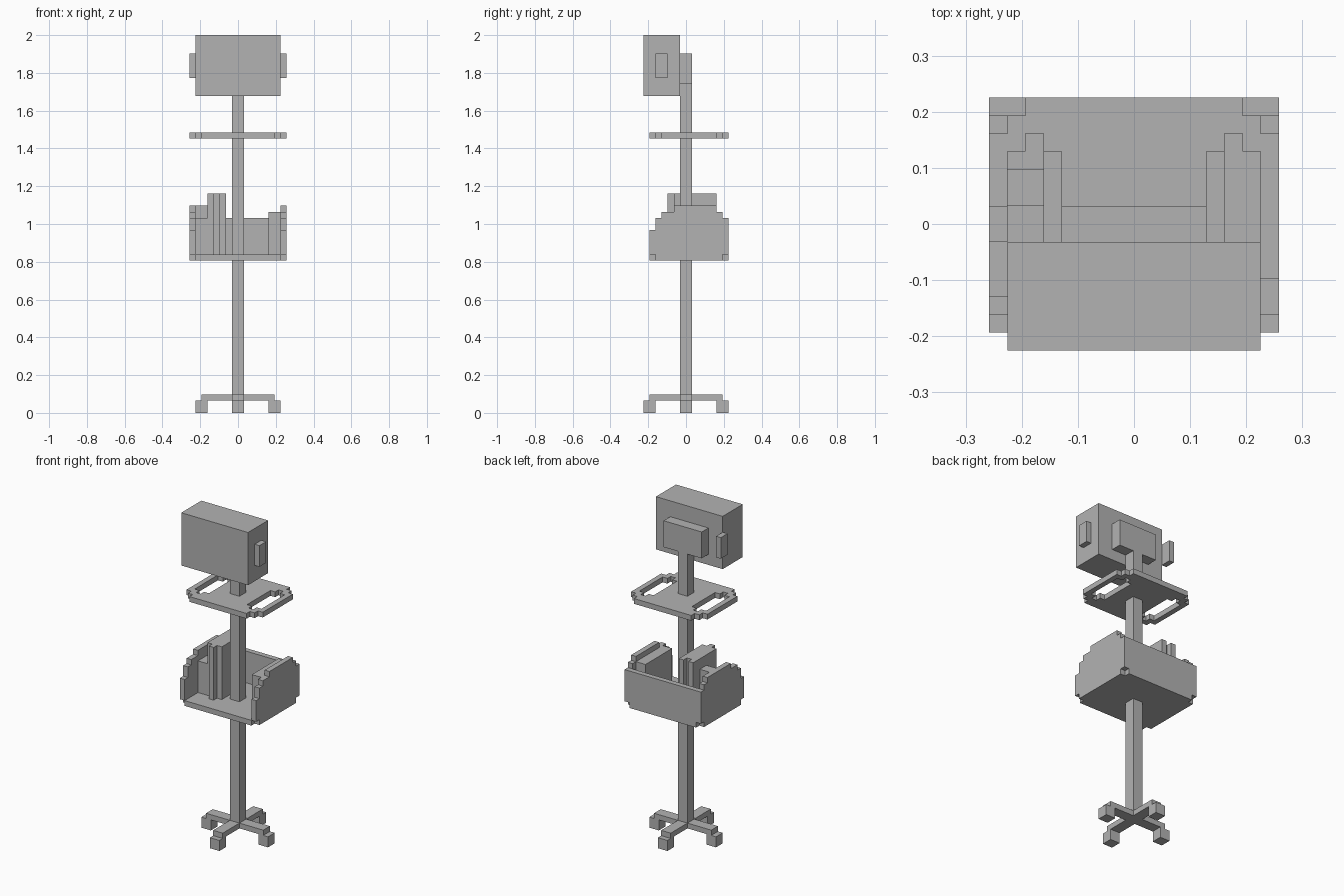
import bpy
import bmesh

U = 1 / 31  # one grid cell of the blocky design

start = bpy.data.objects.get("Cube")
if start:
    bpy.data.objects.remove(start, do_unlink=True)

grey = bpy.data.materials.new("light_grey")
grey.use_nodes = True
grey.diffuse_color = (0.45, 0.45, 0.45, 1)
for node in grey.node_tree.nodes:
    if node.type == "BSDF_PRINCIPLED":
        node.inputs["Base Color"].default_value = grey.diffuse_color


def prism(name, outline, axis, low, high):
    """Extrude a flat outline along x or z, in grid cells."""
    bm = bmesh.new()
    if axis == "x":
        verts = [bm.verts.new((low * U, a * U, b * U)) for a, b in outline]
        offset = ((high - low) * U, 0, 0)
    else:
        verts = [bm.verts.new((a * U, b * U, low * U)) for a, b in outline]
        offset = (0, 0, (high - low) * U)
    face = bm.faces.new(verts)
    moved = bmesh.ops.extrude_face_region(bm, geom=[face], use_keep_orig=True)["geom"]
    tops = [v for v in moved if isinstance(v, bmesh.types.BMVert)]
    bmesh.ops.translate(bm, vec=offset, verts=tops)
    bmesh.ops.recalc_face_normals(bm, faces=bm.faces)
    mesh = bpy.data.meshes.new(name)
    bm.to_mesh(mesh)
    bm.free()
    mesh.materials.append(grey)
    obj = bpy.data.objects.new(name, mesh)
    bpy.context.collection.objects.link(obj)
    return obj


def box(name, x, y, z):
    corners = [(x[0], y[0]), (x[1], y[0]), (x[1], y[1]), (x[0], y[1])]
    return prism(name, corners, "z", *z)


def mirrored(quarter, cx, cy):
    """Complete a quarter outline around a centre."""
    half = quarter + [(-x, y) for x, y in reversed(quarter)]
    full = half + [(-x, -y) for x, y in half]
    return [(cx + x, cy + y) for x, y in full]


# Pole and four-footed base
box("pole", (-1, 1), (-1, 1), (2, 54))
box("base_arm_across", (-6, 6), (-1, 1), (2, 3))
box("base_arm_along", (-1, 1), (-6, 6), (2, 3))
for s, side, end in ((-1, "right", "front"), (1, "left", "back")):
    span = sorted((5 * s, 7 * s))
    box(side + "_foot", span, (-1, 1), (0, 2))
    box(end + "_foot", (-1, 1), span, (0, 2))
    # arms reach the foot centres, feet carry the outer half

# Basket: floor, back and stepped side walls
box("basket_floor", (-7, 7), (-6, 7), (25, 26))
box("basket_back", (-7, 7), (6, 7), (26, 32))
wall = [(-5, 25), (6, 25), (6, 26), (7, 26), (7, 32), (6, 32), (6, 33), (5, 33),
        (5, 34), (-2, 34), (-2, 33), (-4, 33), (-4, 32), (-5, 32), (-5, 30),
        (-6, 30), (-6, 26), (-5, 26)]
prism("basket_right_wall", wall, "x", -8, -7)
prism("basket_left_wall", wall, "x", 7, 8)

# Basket contents
box("left_supply_box", (5, 7), (-3, 5), (26, 33))
stepped_box = [(-2, 26), (3, 26), (3, 34), (1, 34), (1, 32), (-2, 32)]
prism("right_supply_box", stepped_box, "x", -7, -5)
for i, shift in enumerate((0, -1, 0)):
    box(f"folder_{i + 1}", (i - 5, i - 4), (shift - 2, shift + 5), (26, 36))

# Tray with stepped corners and a grip slot on each side
tray = prism("tray", mirrored([(8, 4.5), (7, 4.5), (7, 5.5), (6, 5.5), (6, 6.5)], 0, 0.5),
             "z", 45, 46)
cutters = []
for s in (-1, 1):
    slot = mirrored([(1.5, 3.5), (0.5, 3.5), (0.5, 4.5)], 5.5 * s, 0.5)
    cutter = prism("slot_cutter", slot, "z", 44, 47)
    cutter.hide_render = True
    cut = tray.modifiers.new("slot", "BOOLEAN")
    cut.operation = "DIFFERENCE"
    cut.solver = "EXACT"
    cut.object = cutter
    cutters.append(cutter)
bpy.context.view_layer.update()
graph = bpy.context.evaluated_depsgraph_get()
cut_mesh = bpy.data.meshes.new_from_object(tray.evaluated_get(graph))
tray.modifiers.clear()
tray.data = cut_mesh
for cutter in cutters:
    bpy.data.objects.remove(cutter, do_unlink=True)

# Monitor with mount and side handles
box("monitor", (-7, 7), (-7, -1), (52, 62))
box("monitor_mount", (-4, 4), (-1, 1), (54, 59))
box("left_handle", (7, 8), (-5, -3), (55, 59))
box("right_handle", (-8, -7), (-1, 1), (55, 59))
